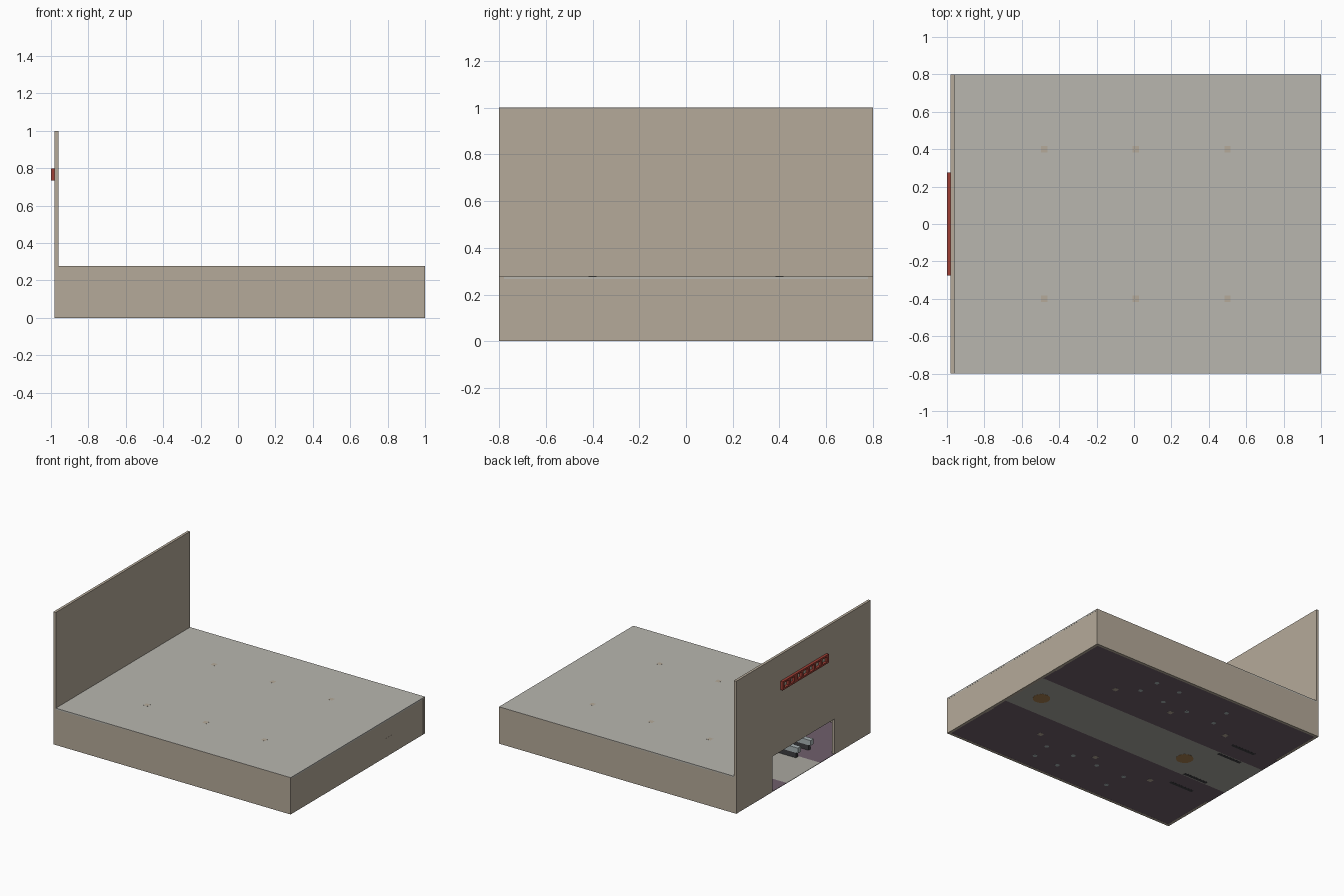
import bpy, math

if "Cube" in bpy.data.objects:
    bpy.data.objects.remove(bpy.data.objects["Cube"])

def mat(name, r, g, b):
    m = bpy.data.materials.new(name)
    m.diffuse_color = (r, g, b, 1)
    m.use_nodes = True
    m.node_tree.nodes["Principled BSDF"].inputs["Base Color"].default_value = m.diffuse_color
    return m

BEIGE = mat("beige_plaster", .46, .40, .32)
ROOF = mat("roof_grey", .48, .47, .43)
PURPLE = mat("purple_carpet", .16, .115, .15)
PALE = mat("pale_floor", .40, .39, .35)
RED = mat("sign_red", .35, .05, .035)
DARK = mat("dark_metal", .05, .05, .055)
STEEL = mat("steel", .40, .46, .47)
WOOD = mat("orange_wood", .40, .22, .08)

def finish(name, m):
    ob = bpy.context.object
    ob.name = name
    ob.data.materials.append(m)
    return ob

def box(name, x, y, z, m):
    """Box from (min, max) ranges on each axis."""
    bpy.ops.mesh.primitive_cube_add(size=1, location=[sum(r) / 2 for r in (x, y, z)])
    bpy.context.object.scale = [r[1] - r[0] for r in (x, y, z)]
    bpy.ops.object.transform_apply(location=False, rotation=False, scale=True)
    return finish(name, m)

def disc(name, x, y, z0, z1, r, m, n=20):
    bpy.ops.mesh.primitive_cylinder_add(vertices=n, radius=r, depth=z1 - z0,
                                        location=(x, y, (z0 + z1) / 2))
    bpy.ops.object.shade_smooth_by_angle(angle=math.radians(40))
    return finish(name, m)

TOP, T = .277, .02

# Floor: pale aisle between two carpets
box("aisle_floor", (-.98, .98), (-.2, .2), (.0006, .004), PALE)
for s, side in ((-1, "front"), (1, "back")):
    box(side + "_carpet", (-.98, .98), sorted((s * .2, s * .78)), (.0006, .004), PURPLE)
    box(side + "_wall", (-.96, 1), sorted((s * .78, s * .8)), (0, TOP), BEIGE)

# Rear wall and roof slab
box("rear_wall", (.98, .9995), (-.78, .78), (0, TOP), BEIGE)
box("roof", (-.96, 1), (-.8, .8), (TOP - .01, TOP + .001), ROOF)

# Tall facade with a wide entrance opening, as one extruded profile
pts = [(-.8, 0), (-.37, 0), (-.37, .268), (.37, .268), (.37, 0), (.8, 0), (.8, 1), (-.8, 1)]
verts = [(x, y, z) for x in (-.98, -.96) for y, z in pts]
n = len(pts)
faces = [tuple(reversed(range(n))), tuple(range(n, 2 * n))]
faces += [(i, (i + 1) % n, n + (i + 1) % n, n + i) for i in range(n)]
me = bpy.data.meshes.new("facade")
me.from_pydata(verts, [], faces)
me.materials.append(BEIGE)
bpy.context.collection.objects.link(bpy.data.objects.new("facade", me))

# Sign: red frame split into open panels
SX = (-1, -.98)
box("sign_top_rail", SX, (-.275, .275), (.787, .8), RED)
box("sign_bottom_rail", SX, (-.275, .275), (.735, .748), RED)
for i in range(8):
    y = -.265 + i * .53 / 7
    w = .022 if i == 5 else .01
    box(f"sign_divider_{i}", SX, (y - w, y + w), (.748, .787), RED)

# Columns, flush with the roof top
for x in (-.48, .01, .5):
    for y in (-.4, .4):
        box("column", (x - .017, x + .017), (y - .017, y + .017), (0, TOP + .0015), BEIGE)

# Turnstiles behind the entrance
for y in (-.33, -.18, .18, .33):
    box("turnstile_base", (-.8, -.6), (y - .012, y + .012), (0, .06), DARK)
    box("turnstile_body", (-.82, -.58), (y - .018, y + .018), (.045, .085), STEEL)

# Round pedestal tables on both sides of the aisle
for x, y in ((.34, .65), (.36, .5), (.14, .65), (.14, .48), (-.07, .48), (-.29, .64), (-.31, .48)):
    for s in (-1, 1):
        disc("table_foot", x, s * y, 0, .008, .016, STEEL)
        disc("table_stem", x, s * y, .008, .07, .005, STEEL, 10)
        disc("table_top", x, s * y, .07, .076, .04, WOOD)

# Reception kiosks on the aisle
for x in (-.47, .81):
    disc("kiosk_counter", x, -.02, 0, .085, .06, WOOD, 24)
    disc("kiosk_worktop", x, -.02, .085, .092, .068, PALE, 24)

# Rear doors, set flush in the rear wall
for s in (-1, 1):
    box("rear_door", (.975, 1), (s * .37 - .04, s * .37 + .04), (0, .14), BEIGE)
